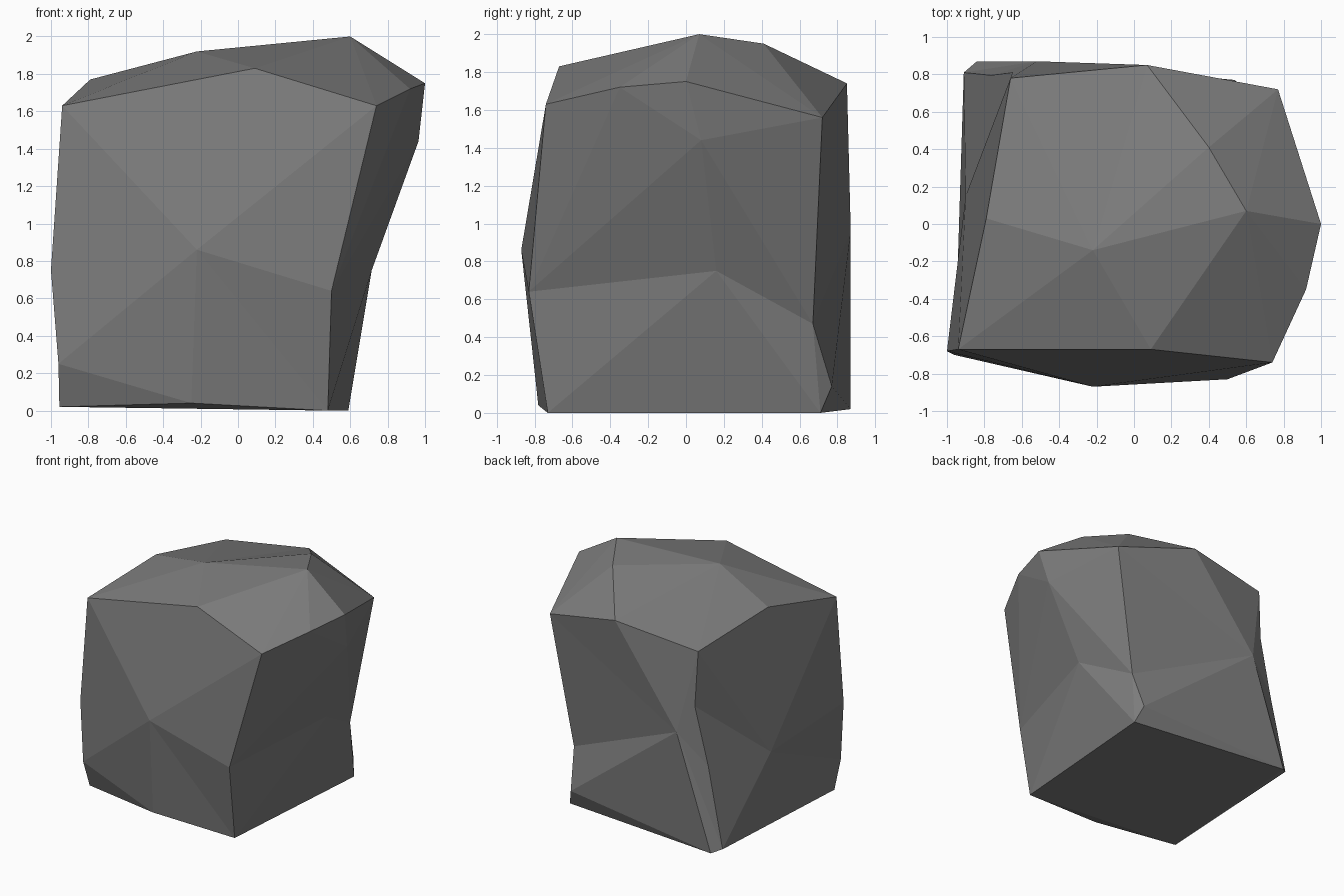
import bpy
import bmesh

if "Cube" in bpy.data.objects:
    bpy.data.objects.remove(bpy.data.objects["Cube"], do_unlink=True)

# Plain grey stone
stone = bpy.data.materials.new("stone_grey")
stone.use_nodes = True
colour = (0.2, 0.2, 0.2, 1)
stone.diffuse_color = colour
stone.node_tree.nodes["Principled BSDF"].inputs["Base Color"].default_value = colour

# Named corners of the boulder
corners = dict(
    # front
    front_top_left=(-.94, -.67, 1.63), front_top=(.09, -.67, 1.83),
    front_top_right=(.74, -.74, 1.63), front_right=(.5, -.83, .64),
    front_foot_right=(.48, -.73, 0), front_foot=(-.25, -.78, .04),
    front_low_left=(-.96, -.7, .25), front_left=(-1, -.68, .75),
    front_hub=(-.22, -.87, .86), front_foot_left=(-.955, -.62, .02),
    # right side
    brow_front=(.92, -.35, 1.72), brow=(1, 0, 1.75),
    brow_back=(.77, .72, 1.56), right_bulge=(.965, .08, 1.44),
    right_hub=(.715, .16, .75), back_right=(.58, .67, .47),
    back_low_right=(.54, .77, .14), back_foot_right=(.59, .71, 0),
    # crown
    crown_hub=(-.22, -.14, 1.92), peak=(.6, .07, 2), peak_back=(.4, .41, 1.95),
    back_top=(.07, .85, 1.74), back_top_left=(-.66, .78, 1.645),
    left_top=(-.79, .03, 1.77),
    # back and left side
    notch_top=(-.65, .81, 1.19), back_hub=(-.52, .87, .96),
    back_foot_left=(-.84, .87, .02), left_foot=(-.91, .81, .05),
    notch=(-.765, .795, .71), left_hub=(-.9, .15, .62),
)

bm = bmesh.new()
vert = {name: bm.verts.new(co) for name, co in corners.items()}


def fan(hub, rim, closed=False):
    """Triangles from one hub corner to each step along a rim."""
    names = rim.split()
    if closed:
        names.append(names[0])
    for a, b in zip(names, names[1:]):
        bm.faces.new((vert[hub], vert[a], vert[b]))


# Front
fan("front_hub", "front_top_left front_top front_top_right front_right "
    "front_foot_right front_foot front_low_left front_left", True)
fan("front_foot", "front_low_left front_foot_left front_foot_right")

# Crown and the slope beside the peak
fan("crown_hub", "front_top_left front_top peak peak_back back_top "
    "back_top_left left_top", True)
fan("peak", "front_top front_top_right brow_front brow brow_back peak_back")
fan("peak_back", "brow_back back_top")

# Right side
fan("right_bulge", "brow_front brow brow_back back_right right_hub front_right", True)
fan("front_right", "front_top_right brow_front")
fan("right_hub", "front_right front_foot_right back_foot_right back_right")

# Back
fan("back_hub", "brow_back back_top back_top_left notch_top notch left_foot "
    "back_foot_left back_low_right back_right", True)
fan("back_low_right", "back_right back_foot_right back_foot_left")

# Left side
fan("left_hub", "back_top_left left_top front_top_left front_left front_low_left "
    "front_foot_left left_foot notch notch_top", True)

# Underside
fan("front_foot_left", "front_foot_right back_foot_right back_foot_left left_foot")

bmesh.ops.recalc_face_normals(bm, faces=bm.faces)
mesh = bpy.data.meshes.new("boulder")
bm.to_mesh(mesh)
bm.free()
mesh.materials.append(stone)
boulder = bpy.data.objects.new("boulder", mesh)
bpy.context.collection.objects.link(boulder)
